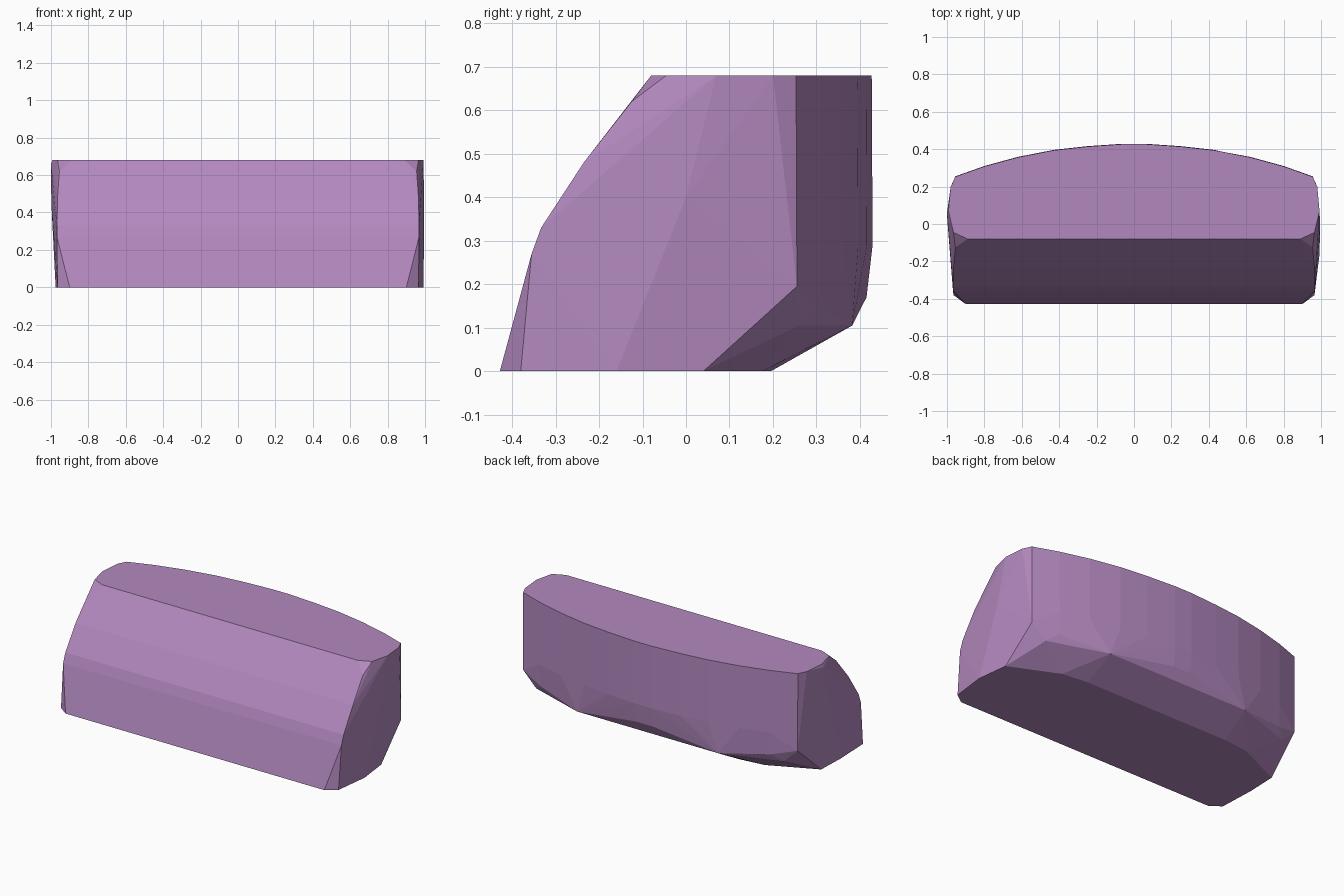
import bpy, bmesh

if "Cube" in bpy.data.objects:
    bpy.data.objects.remove(bpy.data.objects["Cube"])

# Mirrored half outlines: front profile, flank, curved back and lower chamfers
front = [(0.90, -0.428, 0), (0.965, -0.38, 0), (0.968, -0.355, 0.27),
         (0.968, -0.333, 0.33), (0.965, -0.235, 0.48), (0.955, -0.125, 0.62),
         (0.89, -0.08, 0.68), (0.965, -0.045, 0.68)]
flank = [(0.992, 0.07, 0.68), (0.98, 0.20, 0.68), (0.968, 0.04, 0)]
arc = [(0.955, 0.253), (0.80, 0.308), (0.62, 0.357), (0.43, 0.394),
       (0.25, 0.414), (0.06, 0.427)]
base = [(0.67, 0.175, 0), (0.50, 0.195, 0), (0.86, 0.26, 0.105),
        (0.49, 0.382, 0.105)]

half = front + flank + base
half += [(x, y, 0.68) for x, y in arc]
half += [(x, y + 0.002, 0.29 if x < 0.9 else 0.195) for x, y in arc]
half += [(0.80, 0.302, 0.15), (0.43, 0.389, 0.15), (0.06, 0.415, 0.17)]

# Slightly different bulge on each end
ends = [(-1.0, 0.06, 0.66), (-0.998, 0.02, 0.45), (-0.975, -0.15, 0),
        (0.995, 0.0, 0.4), (0.992, -0.16, 0)]

# Convex body
bm = bmesh.new()
for x, y, z in half:
    bm.verts.new((x, y, z))
    bm.verts.new((-x, y, z))
for p in ends:
    bm.verts.new(p)
res = bmesh.ops.convex_hull(bm, input=bm.verts[:])
loose = [v for v in bm.verts if not v.link_faces]
bmesh.ops.delete(bm, geom=loose, context='VERTS')
bmesh.ops.dissolve_limit(bm, angle_limit=0.02, verts=bm.verts[:], edges=bm.edges[:])
bmesh.ops.recalc_face_normals(bm, faces=bm.faces[:])
mesh = bpy.data.meshes.new("faceted_block")
bm.to_mesh(mesh)
bm.free()
block = bpy.data.objects.new("faceted_block", mesh)
bpy.context.collection.objects.link(block)

# Purple finish
mat = bpy.data.materials.new("purple")
mat.diffuse_color = (0.45, 0.25, 0.52, 1)
mat.use_nodes = True
mat.node_tree.nodes["Principled BSDF"].inputs["Base Color"].default_value = mat.diffuse_color
mesh.materials.append(mat)
